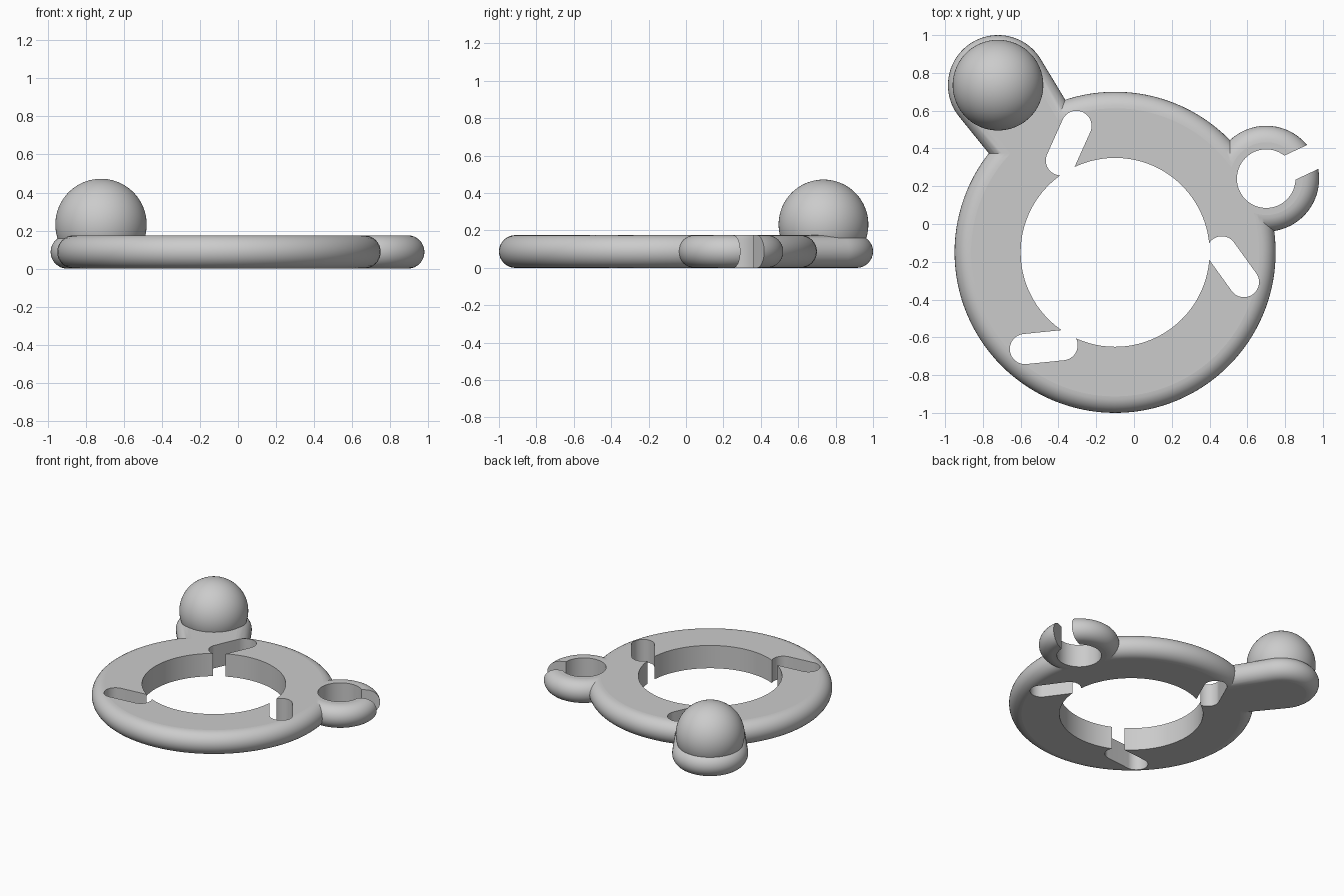
import bpy, bmesh
from math import pi, sin, cos, acos, atan2, radians
from mathutils import Vector

if "Cube" in bpy.data.objects:
    bpy.data.objects.remove(bpy.data.objects["Cube"])

THICK = 0.175
HALF = THICK / 2
RING = Vector((-0.1, -0.15))
KNOB = Vector((-0.72, 0.735))
HOOK = Vector((0.7, 0.24))

grey = bpy.data.materials.new("plain grey")
grey.use_nodes = True
grey.diffuse_color = (0.6, 0.6, 0.6, 1)
grey.node_tree.nodes["Principled BSDF"].inputs["Base Color"].default_value = (0.6, 0.6, 0.6, 1)


def arc(c, r, start, end, n):
    return [c + r * Vector((cos(start + (end - start) * i / n), sin(start + (end - start) * i / n)))
            for i in range(n + 1)]


def outline(c1, r1, c2=None, r2=0):
    """Circle, or the hull around two circles."""
    if c2 is None:
        return arc(c1, r1, 0, 2 * pi, 128)[:-1]
    axis = c2 - c1
    a = atan2(axis.y, axis.x)
    b = acos((r1 - r2) / axis.length)
    return arc(c1, r1, a + b, a + 2 * pi - b, 48) + arc(c2, r2, a - b, a + b, 48)


def loft(name, layers):
    """Solid through stacked outlines given as (points, z)."""
    bm = bmesh.new()
    loops = [[bm.verts.new((p.x, p.y, z)) for p in pts] for pts, z in layers]
    n = len(loops[0])
    for lo, hi in zip(loops, loops[1:]):
        for i in range(n):
            j = (i + 1) % n
            bm.faces.new((lo[i], lo[j], hi[j], hi[i]))
    bm.faces.new(loops[0][::-1])
    bm.faces.new(loops[-1])
    mesh = bpy.data.meshes.new(name)
    bm.to_mesh(mesh)
    bm.free()
    mesh.materials.append(grey)
    obj = bpy.data.objects.new(name, mesh)
    bpy.context.collection.objects.link(obj)
    return obj


def rounded_slab(name, c1, r1, c2=None, r2=0, steps=16):
    """Slab with a fully rounded rim."""
    layers = []
    for k in range(steps + 1):
        t = pi * k / steps
        inset = HALF * (1 - sin(t))
        layers.append((outline(c1, r1 - inset, c2, r2 - inset), HALF - HALF * cos(t)))
    return loft(name, layers)


def cutter(name, points):
    obj = loft(name, [(points, -0.2), (points, 0.6)])
    obj.hide_render = True
    return obj


def combine(target, other, operation):
    mod = target.modifiers.new(other.name, "BOOLEAN")
    mod.operation, mod.solver, mod.object = operation, "EXACT", other
    bpy.context.view_layer.objects.active = target
    bpy.ops.object.modifier_apply(modifier=mod.name)
    bpy.data.objects.remove(other)


# Ring plate with the tapered knob arm and the hook lobe
body = rounded_slab("ring_plate", RING, 0.85)
arm_end = KNOB + (RING - KNOB).normalized() * 0.36
combine(body, rounded_slab("knob_arm", KNOB, 0.265, arm_end, 0.24), "UNION")
combine(body, rounded_slab("hook", HOOK, 0.28), "UNION")

# Central hole, hook eye and hook mouth
combine(body, cutter("centre_hole", outline(RING, 0.5)), "DIFFERENCE")
combine(body, cutter("hook_eye", outline(HOOK, 0.155)), "DIFFERENCE")
out = Vector((cos(radians(25)), sin(radians(25))))
side = Vector((-out.y, out.x)) * 0.07
mouth = [HOOK - side, HOOK + out * 0.5 - side, HOOK + out * 0.5 + side, HOOK + side]
combine(body, cutter("hook_mouth", mouth), "DIFFERENCE")

# Three slanted slots opening into the hole
for k in range(3):
    ends = [RING + r * Vector((cos(radians(a + 120 * k)), sin(radians(a + 120 * k))))
            for r, a in ((0.7, 107), (0.565, 120.5))]
    combine(body, cutter("slot", outline(ends[0], 0.08, ends[1], 0.08)), "DIFFERENCE")

# Ball knob, its underside buried in the arm
ball_r, ball_z = 0.24, 0.232
layers = []
for k in range(33):
    t = radians(125 - 124.5 * k / 32)
    layers.append((outline(KNOB, ball_r * sin(t)), ball_z + ball_r * cos(t)))
ball = loft("ball_knob", layers)

# Smooth rounded walls, flat top and bottom
for obj in (body, ball):
    bpy.ops.object.select_all(action="DESELECT")
    obj.select_set(True)
    bpy.context.view_layer.objects.active = obj
    bpy.ops.object.shade_smooth_by_angle(angle=radians(30))
for poly in body.data.polygons:
    if abs(poly.normal.z) > 0.999:
        poly.use_smooth = False
